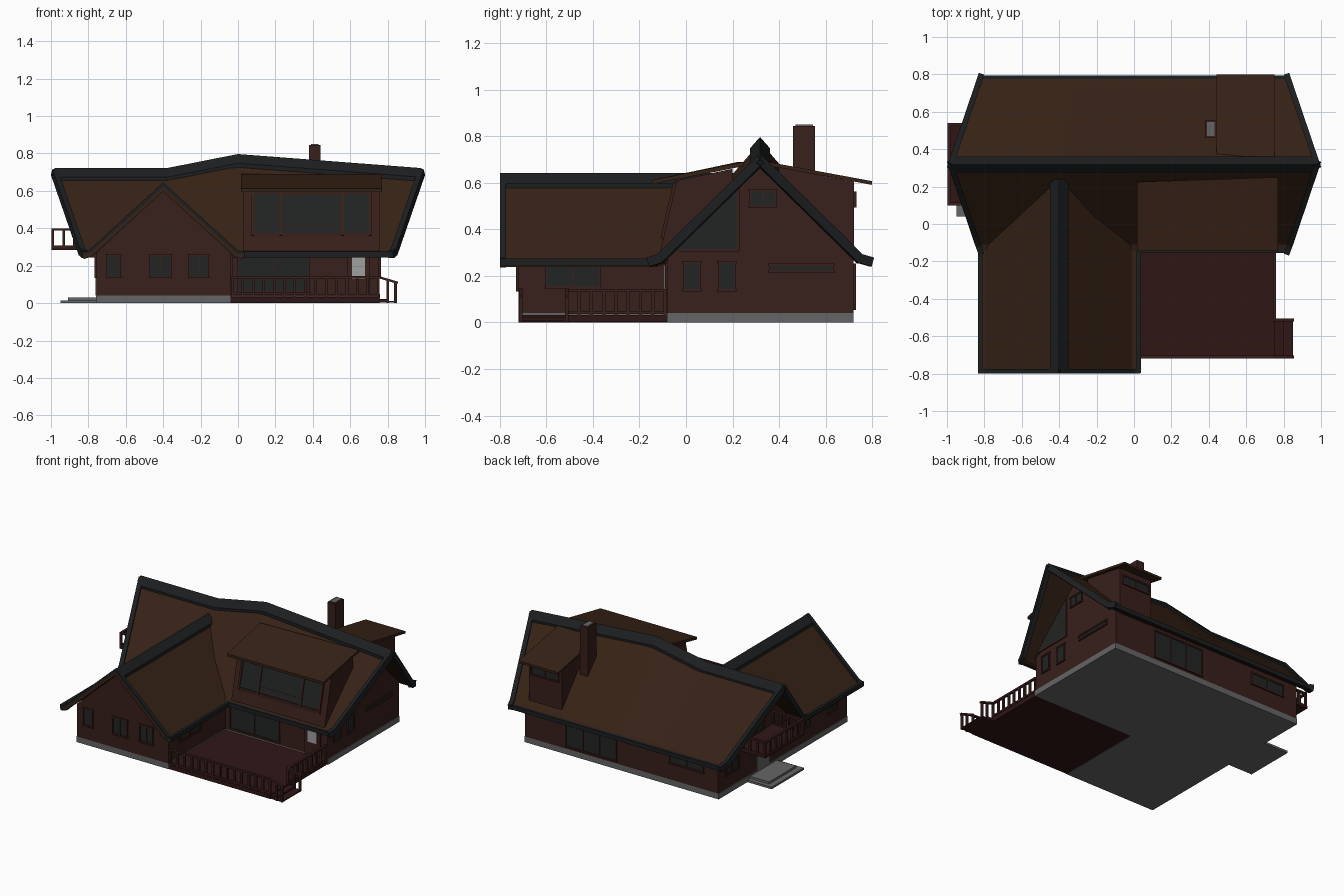
import bpy, bmesh
from mathutils import Vector, Matrix

if "Cube" in bpy.data.objects:
    bpy.data.objects.remove(bpy.data.objects["Cube"])

COL = {"wall": (.040, .014, .011), "roof": (.038, .016, .008), "trim": (.012, .013, .014),
       "glass": (.016, .017, .017), "stone": (.13, .13, .13), "deck": (.030, .008, .008),
       "pale": (.35, .35, .35)}
MATS = {}
for k, c in COL.items():
    MATS[k] = bpy.data.materials.new(k)
    MATS[k].diffuse_color = (*c, 1)
parts = {}


def part(name, mat):
    return parts.setdefault(name, (bmesh.new(), mat))[0]


def box(bm, x0, x1, y0, y1, z0, z1):
    m = Matrix.LocRotScale(((x0 + x1) / 2, (y0 + y1) / 2, (z0 + z1) / 2), None,
                           (abs(x1 - x0), abs(y1 - y0), abs(z1 - z0)))
    bmesh.ops.create_cube(bm, size=1, matrix=m)


def bar(bm, p, q, w, h):
    """Rectangular beam between two points."""
    p, q = Vector(p), Vector(q)
    d = q - p
    m = Matrix.LocRotScale((p + q) / 2, d.to_track_quat('Y', 'Z'), (w, d.length + w * .6, h))
    bmesh.ops.create_cube(bm, size=1, matrix=m)


def path(bm, pts, w, h):
    for p, q in zip(pts, pts[1:]):
        bar(bm, p, q, w, h)


def prism(bm, pts, off):
    """Polygon extruded along a vector."""
    f = bm.faces.new([bm.verts.new(p) for p in pts])
    r = bmesh.ops.extrude_face_region(bm, geom=[f], use_keep_orig=True)
    bmesh.ops.translate(bm, vec=off, verts=[v for v in r["geom"] if isinstance(v, bmesh.types.BMVert)])


def slab(bm, rows, dz):
    """Closed sheet lofted through rows of points, dz thick."""
    n = len(rows[0])
    fs = []
    vs = [[bm.verts.new(p) for p in r] for r in rows]
    for a, b in zip(vs, vs[1:]):
        for i in range(n - 1):
            fs.append(bm.faces.new((a[i], a[i + 1], b[i + 1], b[i])))
    r = bmesh.ops.extrude_face_region(bm, geom=fs, use_keep_orig=True)
    bmesh.ops.translate(bm, vec=(0, 0, -dz), verts=[v for v in r["geom"] if isinstance(v, bmesh.types.BMVert)])


def window(axis, pos, out, u0, u1, z0, z1, panes=1):
    """Framed glass on a wall; axis is the wall normal, out its sign."""
    g, f = part("window_glass", "glass"), part("window_frames", "wall")

    def put(bm, a, b, c, d, t):
        if axis == 'x':
            box(bm, pos - out * .01, pos + out * t, a, b, c, d)
        else:
            box(bm, a, b, pos - out * .01, pos + out * t, c, d)
    t = .007
    put(g, u0, u1, z0, z1, .004)
    for z in (z0, z1):
        put(f, u0 - t, u1 + t, z - t, z + t / 2, .01)
    for i in range(panes + 1):
        u = u0 + (u1 - u0) * i / panes
        put(f, u - t / 2, u + t / 2, z0, z1, .01)


def railing(bm, p, q, low, high, n):
    """Balustrade from p to q with n gaps."""
    p, q = Vector((*p, 0)), Vector((*q, 0))
    for z in (low + .012, high - .007):
        bar(bm, p + Vector((0, 0, z)), q + Vector((0, 0, z)), .016, .012)
    for i in range(n + 1):
        c = p.lerp(q, i / n)
        box(bm, c.x - .007, c.x + .007, c.y - .007, c.y + .007, low, high - .004)


# Foundations and side step
b = part("foundation", "stone")
box(b, -.76, .76, -.08, .72, 0, .04)
box(b, -.76, -.04, -.72, -.08, 0, .04)
b = part("entry_steps", "stone")
box(b, -.95, -.76, .04, .40, 0, .015)
box(b, -.91, -.76, .07, .37, .015, .03)

# Walls with gable tops
prism(part("main_walls", "wall"),
      [(-.755, y, z) for y, z in ((-.08, .04), (.72, .04), (.72, .28), (.32, .68), (-.08, .28))], (1.51, 0, 0))
prism(part("wing_walls", "wall"),
      [(x, -.72, z) for x, z in ((-.757, .04), (-.04, .04), (-.04, .27), (-.4, .6), (-.757, .27))], (0, .72, 0))

# Main roof: bent ridge, prow ends, flared eaves
stations = ((-.98, .70, -.83), (-.38, .70, -.33), (0, .775, 0), (.98, .70, .83))
slab(part("main_roof", "roof"),
     [[(e, -.15, .265), (e * 1.012, -.11, .28), (x, .32, z), (e * 1.012, .745, .28), (e, .79, .265)]
      for x, z, e in stations], .022)
slab(part("main_ridge_cap", "trim"),
     [[(x, .275, z - .027), (x, .318, z + .022), (x, .361, z - .027)] for x, z, e in stations], .022)

# Wing roof
slab(part("wing_roof", "roof"),
     [[(-.83, -.8, .26), (-.79, -.8, .27), (-.4, -.8, .622), (-.01, -.8, .27), (.03, -.8, .26)],
      [(-.83, -.13, .26), (-.79, -.1, .27), (-.4, .27, .622), (-.01, -.1, .27), (.03, -.13, .26)]], .022)
slab(part("wing_ridge_cap", "trim"),
     [[(-.45, y, .598), (-.4, y, .642), (-.35, y, .598)] for y in (-.8, .24)], .022)

# Dark barge boards and fascias
b = part("roof_trim", "trim")
for s in (-1, 1):
    path(b, [(s * .82, -.15, .262), (s * .835, -.11, .275), (s * .98, .318, .695),
             (s * .835, .745, .275), (s * .82, .79, .262)], .03, .04)
bar(b, (.03, -.145, .26), (.82, -.145, .26), .02, .03)
bar(b, (-.82, .785, .26), (.82, .785, .26), .02, .03)
for x in (-.823, .025):
    bar(b, (x, -.79, .26), (x, -.13, .26), .024, .03)
path(b, [(-.82, -.787, .255), (-.79, -.787, .265), (-.4, -.787, .622), (-.01, -.787, .265), (.02, -.787, .255)], .026, .035)

# Front dormer with leaning face
prism(part("front_dormer_walls", "wall"),
      [(.03, y, z) for y, z in ((-.12, .265), (-.04, .61), (.2, .66), (.2, .4))], (.73, 0, 0))
slab(part("front_dormer_roof", "roof"),
     [[(.015, -.145, .612), (.77, -.145, .612)], [(.015, .225, .69), (.77, .25, .69)]], .018)


def face(x, z, o=.0):
    return (x, -.12 + (z - .265) * .08 / .345 - o, z)


g, f = part("front_dormer_glass", "glass"), part("front_dormer_frames", "wall")
for x0, x1 in ((.085, .222), (.236, .552), (.566, .70)):
    prism(g, [face(x0, .37), face(x1, .37), face(x1, .59), face(x0, .59)], (0, -.005, 0))
for x in (.078, .229, .559, .707):
    bar(f, face(x, .365), face(x, .59), .014, .024)
for z in (.365, .592):
    bar(f, face(.075, z), face(.71, z), .014, .024)
for z in (.41, .575):
    bar(f, face(.24, z), face(.55, z), .008, .018)

# Back dormer
prism(part("back_dormer_walls", "wall"),
      [(.465, y, z) for y, z in ((.722, .27), (.722, .605), (.4, .665), (.4, .4))], (.26, 0, 0))
slab(part("back_dormer_roof", "roof"),
     [[(.44, .35, .69), (.75, .35, .69)], [(.44, .80, .607), (.75, .80, .607)]], .016)
window('y', .722, 1, .49, .70, .50, .56, 2)

# Chimney
box(part("chimney", "wall"), .38, .44, .46, .555, .4, .845)
box(part("chimney_cap", "stone"), .39, .43, .47, .545, .84, .85)

# Windows: wing front, wing inner side, porch, back
window('y', -.72, -1, -.70, -.63, .14, .26)
window('y', -.72, -1, -.47, -.36, .14, .26, 2)
window('y', -.72, -1, -.26, -.16, .14, .26, 2)
window('x', -.04, 1, -.60, -.37, .15, .25, 2)
window('x', -.757, -1, -.60, -.50, .14, .24, 2)
window('x', -.757, -1, -.30, -.20, .14, .24, 2)
window('y', -.08, -1, .0, .38, .06, .25, 2)
window('y', .72, 1, .04, .43, .06, .25, 3)
window('y', .72, 1, -.64, -.38, .16, .24, 2)

# Windows: right gable
window('x', .755, 1, -.01, .06, .14, .26)
window('x', .755, 1, .14, .21, .14, .26)
window('x', .755, 1, .36, .63, .22, .25)
window('x', .755, 1, .275, .385, .50, .57, 2)
prism(part("gable_glass", "glass"), [(.75, -.06, .315), (.75, .22, .315), (.75, .22, .57)], (.012, 0, 0))
path(part("gable_glass_frame", "wall"),
     [(.757, -.07, .31), (.757, .225, .31), (.757, .225, .575)], .012, .012)

# Windows and doors: left gable
window('x', -.755, -1, .22, .40, .31, .50, 2)
window('x', -.755, -1, .50, .64, .14, .24, 2)
box(part("entry_door", "stone"), -.763, -.75, .15, .29, .04, .245)
b = part("porch_door", "wall")
box(b, .585, .705, -.09, -.07, .04, .255)
box(part("porch_door_pane", "pale"), .61, .68, -.094, -.08, .13, .245)

# Deck, its stairs and railings
b = part("deck", "deck")
box(b, -.04, .755, -.72, -.08, .002, .032)
box(b, .755, .80, -.715, -.505, .002, .022)
box(b, .80, .85, -.715, -.505, .002, .01)
b = part("deck_railing", "wall")
railing(b, (-.03, -.712), (.75, -.712), .03, .145, 14)
railing(b, (.75, -.512), (.75, -.09), .03, .145, 8)
for y in (-.71, -.512):
    bar(b, (.755, y, .138), (.85, y, .11), .016, .012)
    for x, z in ((.80, .125), (.842, .11)):
        box(b, x - .007, x + .007, y - .007, y + .007, 0, z)

# Left balcony
box(part("balcony_floor", "deck"), -.998, -.755, .1, .54, .285, .302)
b = part("balcony_railing", "wall")
railing(b, (-.99, .108), (-.99, .532), .29, .40, 7)
for y in (.108, .532):
    railing(b, (-.99, y), (-.76, y), .29, .40, 4)

# Finish meshes
for name, (bm, mat) in parts.items():
    bmesh.ops.recalc_face_normals(bm, faces=bm.faces)
    me = bpy.data.meshes.new(name)
    bm.to_mesh(me)
    bm.free()
    me.materials.append(MATS[mat])
    bpy.context.collection.objects.link(bpy.data.objects.new(name, me))

for m in bpy.data.materials:
    if m.users and not m.is_grease_pencil:
        m.use_nodes = True
        m.node_tree.nodes["Principled BSDF"].inputs["Base Color"].default_value = m.diffuse_color
